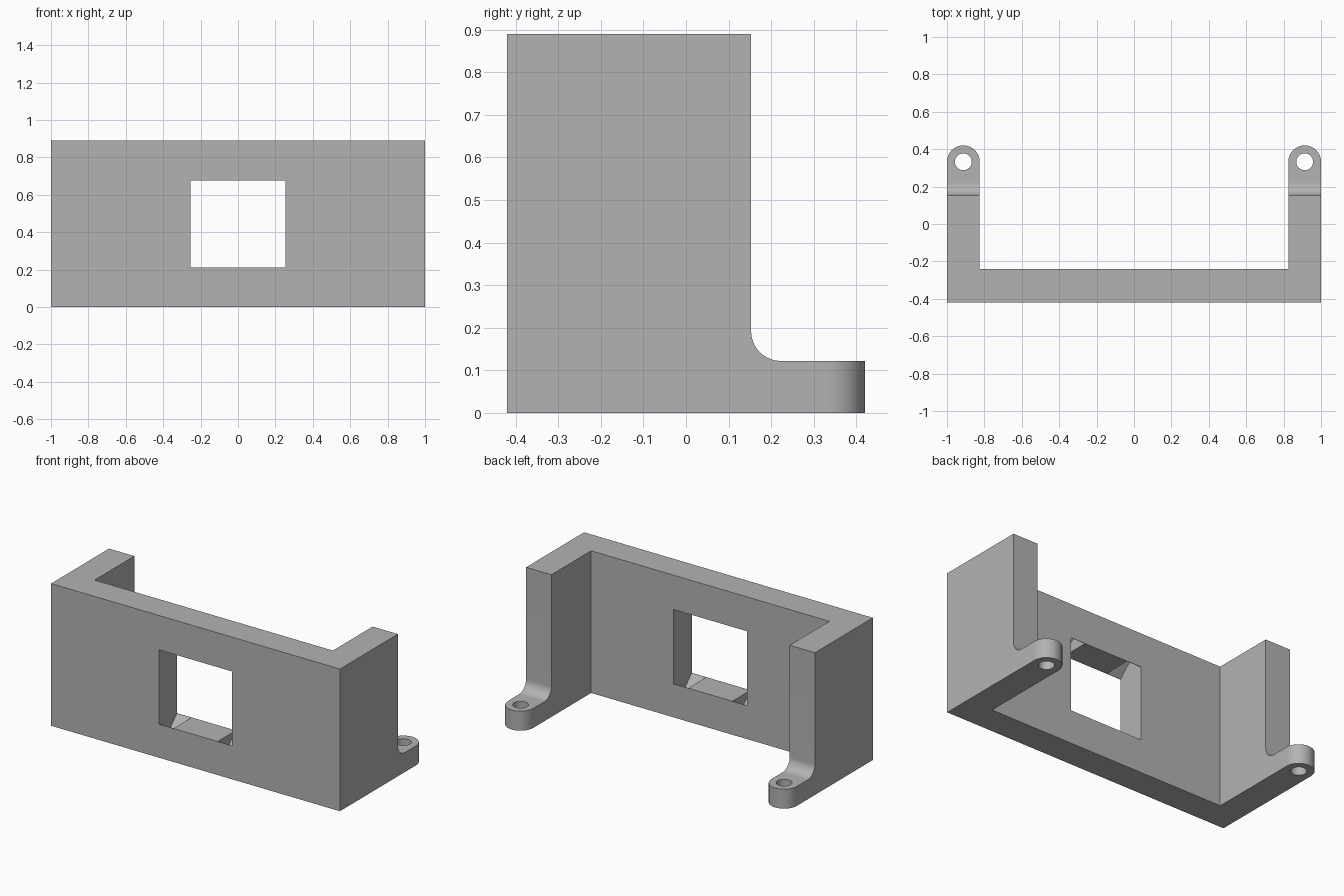
import bpy
import bmesh
from math import pi, sin, cos
from mathutils import Vector

cube = bpy.data.objects.get("Cube")
if cube:
    bpy.data.objects.remove(cube, do_unlink=True)

GREY = (0.45, 0.45, 0.45, 1)
mat = bpy.data.materials.new("plain grey")
mat.use_nodes = True
mat.diffuse_color = GREY
mat.node_tree.nodes["Principled BSDF"].inputs["Base Color"].default_value = GREY

# Main sizes
HEIGHT, FRONT, WALL_BACK, ARM_BACK = 0.89, -0.42, -0.24, 0.153
ARM_IN = 0.825
LUG_R = (1 - ARM_IN) / 2
LUG_X, LUG_Y, LUG_H = 1 - LUG_R, 0.42 - LUG_R, 0.122
WIN_X, WIN_LOW, WIN_HIGH = 0.253, 0.21, 0.675
FILLET = 0.07


def arc(cx, cy, r, start, end, steps):
    """Points along an arc, angles in radians."""
    angles = [start + (end - start) * i / steps for i in range(steps + 1)]
    return [(cx + r * cos(a), cy + r * sin(a)) for a in angles]


def prism(name, outline, axis, low, high):
    """Extrude a closed 2D outline along the x, y or z axis."""
    place = {"x": lambda a, b: (low, a, b),
             "y": lambda a, b: (a, low, b),
             "z": lambda a, b: (a, b, low)}[axis]
    direction = Vector([(high - low) * (axis == k) for k in "xyz"])
    bm = bmesh.new()
    face = bm.faces.new([bm.verts.new(place(a, b)) for a, b in outline])
    top = bmesh.ops.extrude_face_region(bm, geom=[face])["geom"]
    verts = [v for v in top if isinstance(v, bmesh.types.BMVert)]
    bmesh.ops.translate(bm, verts=verts, vec=direction)
    bmesh.ops.recalc_face_normals(bm, faces=bm.faces)
    mesh = bpy.data.meshes.new(name)
    bm.to_mesh(mesh)
    bm.free()
    mesh.materials.append(mat)
    obj = bpy.data.objects.new(name, mesh)
    bpy.context.collection.objects.link(obj)
    return obj


# U-shaped body with a rounded end on each arm
right_half = [(1, FRONT)] + arc(LUG_X, LUG_Y, LUG_R, 0, pi, 32) + [(ARM_IN, WALL_BACK)]
left_half = [(-x, y) for x, y in reversed(right_half)]
body = prism("bracket_body", right_half + left_half, "z", 0, HEIGHT)

# Space above the lugs, with a fillet at the foot of each arm
step = arc(ARM_BACK + FILLET, LUG_H + FILLET, FILLET, pi, 1.5 * pi, 16)
step += [(0.6, LUG_H), (0.6, 1), (ARM_BACK, 1)]
cutters = [prism("lug_clearance", step, "x", -1.2, 1.2)]

# Window through the front wall
window = [(-WIN_X, WIN_LOW), (WIN_X, WIN_LOW), (WIN_X, WIN_HIGH), (-WIN_X, WIN_HIGH)]
cutters.append(prism("window_cutter", window, "y", FRONT - 0.1, WALL_BACK + 0.1))

mid = (FRONT + WALL_BACK) / 2
for side in (-1, 1):
    # Screw hole in the lug
    ring = arc(side * LUG_X, LUG_Y, 0.045, 0, 2 * pi, 40)[:-1]
    cutters.append(prism("screw_hole_cutter", ring, "z", -0.1, 0.3))
    # V-shaped notches in the window corners
    for z in (WIN_LOW, WIN_HIGH):
        diamond = arc(mid, z, 0.088, 0, 2 * pi, 4)[:-1]
        cutters.append(prism("notch_cutter", diamond, "x",
                             side * (WIN_X - 0.1), side * WIN_X))

bpy.ops.object.select_all(action="DESELECT")
bpy.context.view_layer.objects.active = body
body.select_set(True)
for cutter in cutters:
    cutter.hide_render = True
    mod = body.modifiers.new("cut", "BOOLEAN")
    mod.operation, mod.solver, mod.object = "DIFFERENCE", "EXACT", cutter
    bpy.ops.object.modifier_apply(modifier=mod.name)
    bpy.data.objects.remove(cutter, do_unlink=True)

bpy.ops.object.shade_smooth_by_angle(angle=pi / 6)
